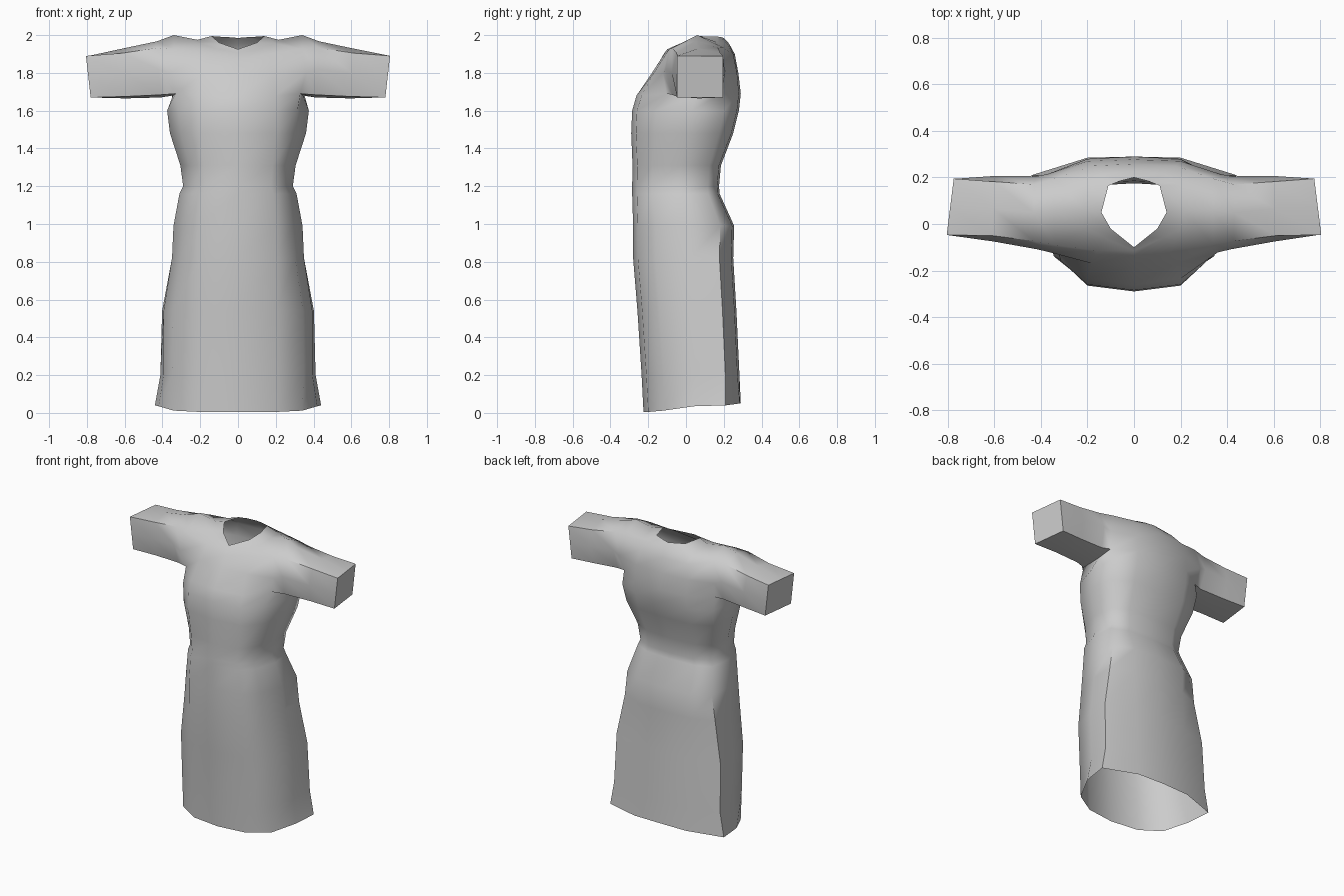
import bpy, bmesh, math

cloth = bpy.data.materials.new("light grey cloth")
cloth.diffuse_color = (0.6, 0.6, 0.6, 1)

# Half outline of a ring runs: front centre, front, front side, side, back side, back, back centre
SIDE = 3


def body_ring(z, w, yf, yb, back_x, side_y):
    """Half a horizontal ring of the skirt or bodice."""
    mid = (yf + yb) / 2
    return [(0, yf, z), (min(0.2, w * 0.6), yf + 0.025, z),
            (w * 0.84, yf * 0.55 + mid * 0.45, z), (w * (1.94 - back_x), side_y, z),
            (w * back_x, yb * 0.72 + mid * 0.2, z), (min(0.2, w * 0.6), yb - 0.01, z), (0, yb, z)]


# Hem: dips at the front
rings = [[(0, -0.225, 0.005), (0.2, -0.2, 0.005), (0.34, -0.12, 0.012), (0.42, 0.04, 0.035),
          (0.44, 0.21, 0.04), (0.2, 0.285, 0.05), (0, 0.29, 0.052)]]

# Skirt, waist and bodice: height, half width, front y, back y, back corner factor, side y
for row in [(0.20, 0.415, -0.235, 0.283, 0.99, 0.05), (0.54, 0.41, -0.257, 0.267, 0.98, 0.04),
            (0.82, 0.36, -0.28, 0.25, 0.97, 0.02), (0.99, 0.345, -0.28, 0.255, 0.95, 0.0),
            (1.16, 0.31, -0.285, 0.178, 0.94, -0.03), (1.20, 0.29, -0.285, 0.175, 0.94, -0.04),
            (1.31, 0.305, -0.283, 0.185, 0.94, -0.03), (1.48, 0.36, -0.29, 0.25, 0.94, 0.0),
            (1.60, 0.375, -0.285, 0.28, 0.94, 0.03)]:
    rings.append(body_ring(*row))

# Armpit, chest, shoulder, collar and neckline
armpit = len(rings)
rings += [
    [(0, -0.262, 1.68), (0.2, -0.235, 1.68), (0.33, -0.105, 1.69), (0.345, 0.05, 1.68),
     (0.35, 0.185, 1.69), (0.2, 0.28, 1.69), (0, 0.29, 1.69)],
    [(0, -0.18, 1.80), (0.18, -0.17, 1.80), (0.36, -0.122, 1.80), (0.36, 0.05, 1.80),
     (0.37, 0.215, 1.80), (0.2, 0.27, 1.80), (0, 0.277, 1.80)],
    [(0, -0.135, 1.87), (0.16, -0.115, 1.90), (0.34, -0.09, 1.925), (0.34, 0.06, 2.0),
     (0.34, 0.195, 1.935), (0.18, 0.25, 1.90), (0, 0.258, 1.90)],
    [(0, -0.115, 1.905), (0.125, -0.06, 1.93), (0.20, -0.02, 1.955), (0.215, 0.06, 1.975),
     (0.20, 0.17, 1.96), (0.13, 0.215, 1.955), (0, 0.228, 1.955)],
    [(0, -0.10, 1.925), (0.05, -0.06, 1.943), (0.10, -0.02, 1.96), (0.14, 0.05, 1.995),
     (0.11, 0.165, 1.992), (0.06, 0.185, 1.99), (0, 0.20, 1.985)],
]


def sleeve_loop(x_top, x_bot, skew, y0, y1, z0, z1, bulge):
    """Eight points round the sleeve, starting under the arm and rising over the front."""
    ym, zm, xm = (y0 + y1) / 2, (z0 + z1) / 2, (x_top + x_bot) / 2
    b = bulge
    return [(x_bot - skew / 2, ym, z0), (x_bot, y0 + b, z0 + b * 0.4), (xm, y0, zm),
            (x_top, y0 + b, z1 - b), (x_top - skew / 2, ym, z1), (x_top - skew, y1 - b, z1 - b),
            (xm - skew, y1, zm), (x_bot - skew, y1 - b, z0 + b * 0.4)]


sleeve = [sleeve_loop(0.43, 0.41, 0, -0.108, 0.205, 1.67, 1.967, 0.035),
          sleeve_loop(0.61, 0.60, 0.01, -0.075, 0.207, 1.665, 1.93, 0.025),
          sleeve_loop(0.805, 0.78, 0.03, -0.047, 0.195, 1.67, 1.89, 0)]

bm = bmesh.new()


def build_half(sign):
    def add(points):
        return [bm.verts.new((sign * x, y, z)) for x, y, z in points]

    def face(verts):
        bm.faces.new(verts if sign > 0 else verts[::-1])

    grid = [add(r) for r in rings]
    # Body panels, leaving the armhole open
    for i in range(len(grid) - 1):
        for j in range(6):
            if i in (armpit, armpit + 1) and j in (SIDE - 1, SIDE):
                continue
            face([grid[i][j], grid[i][j + 1], grid[i + 1][j + 1], grid[i + 1][j]])
    # Sleeve grown from the armhole, closed at the cuff
    a, c, s = grid[armpit], grid[armpit + 1], grid[armpit + 2]
    loop = [a[3], a[2], c[2], s[2], s[3], s[4], c[4], a[4]]
    for points in sleeve:
        nxt = add(points)
        for k in range(8):
            m = (k + 1) % 8
            face([loop[m], loop[k], nxt[k], nxt[m]])
        loop = nxt
    face(loop[::-1])


for side in (1, -1):
    build_half(side)

bmesh.ops.remove_doubles(bm, verts=bm.verts[:], dist=0.0005)

mesh = bpy.data.meshes.new("dress")
bm.to_mesh(mesh)
bm.free()
mesh.materials.append(cloth)
dress = bpy.data.objects.new("dress", mesh)
bpy.context.collection.objects.link(dress)

# Soft cloth with crisp cuffs
bpy.context.view_layer.objects.active = dress
dress.select_set(True)
bpy.ops.object.shade_smooth_by_angle(angle=math.radians(60))
